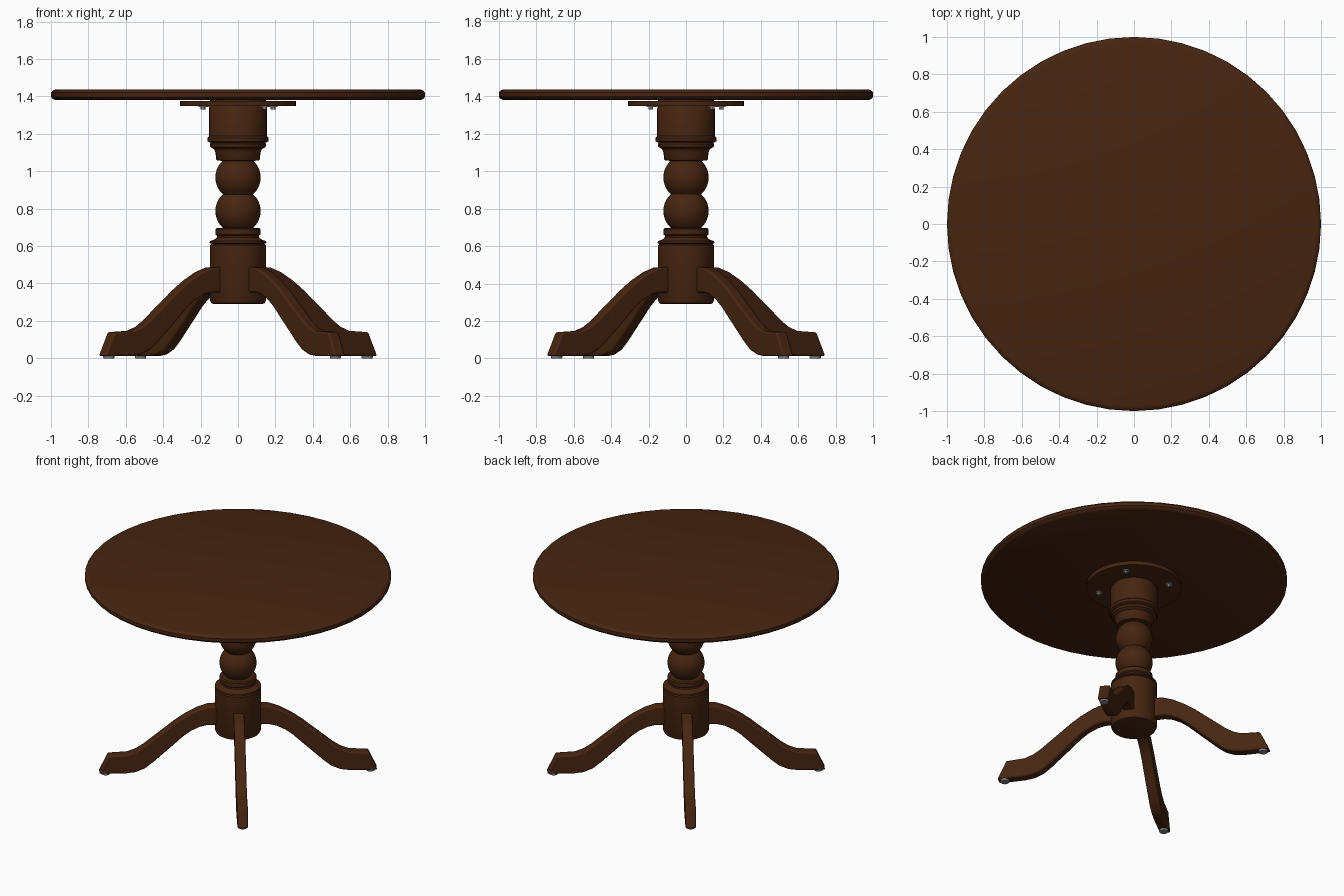
import bpy, bmesh, math

if "Cube" in bpy.data.objects:
    bpy.data.objects.remove(bpy.data.objects["Cube"])

LEG_ANGLES = [math.radians(37 + 90 * i) for i in range(4)]


def material(name, rgb):
    m = bpy.data.materials.new(name)
    m.diffuse_color = (*rgb, 1)
    m.use_nodes = True
    m.node_tree.nodes["Principled BSDF"].inputs["Base Color"].default_value = m.diffuse_color
    return m


wood = material("dark wood", (0.062, 0.0185, 0.0055))
metal = material("grey metal", (0.25, 0.25, 0.25))


def finish(bm, name, mat, angle=35):
    bmesh.ops.recalc_face_normals(bm, faces=bm.faces)
    me = bpy.data.meshes.new(name)
    bm.to_mesh(me)
    bm.free()
    me.materials.append(mat)
    me.shade_smooth()
    me.set_sharp_from_angle(angle=math.radians(angle))
    ob = bpy.data.objects.new(name, me)
    bpy.context.collection.objects.link(ob)
    return ob


def lathe(name, profile, sides, mat, loc=(0, 0, 0)):
    """Turn a (radius, height) profile round z and cap both ends."""
    bm = bmesh.new()
    rings = []
    for r, z in profile:
        rings.append([bm.verts.new((r * math.cos(2 * math.pi * i / sides),
                                    r * math.sin(2 * math.pi * i / sides), z))
                      for i in range(sides)])
    for a, b in zip(rings, rings[1:]):
        for i in range(sides):
            j = (i + 1) % sides
            bm.faces.new((a[i], a[j], b[j], b[i]))
    bm.faces.new(rings[0][::-1])
    bm.faces.new(rings[-1])
    ob = finish(bm, name, mat)
    ob.location = loc
    return ob


def ball(z0, z1, r):
    """Profile of a truncated ball between two heights."""
    mid, half = (z0 + z1) / 2, (z1 - z0) / 2
    return [(math.sqrt(r * r - (half * t / 6) ** 2), mid + half * t / 6)
            for t in range(-6, 7)]


# Round top with eased edge
lathe("table_top", [(0.975, 1.38), (0.99, 1.386), (1.0, 1.398), (1.0, 1.42),
                    (0.99, 1.432), (0.975, 1.437)], 48, wood)

# Mounting plate under the top
lathe("mounting_plate", [(0.31, 1.349), (0.31, 1.376)], 48, wood)
lathe("plate_spacer", [(0.15, 1.37), (0.15, 1.385)], 32, wood)

# Turned column: base drum, collars, two balls, upper drum
column = [(0.13, 0.29), (0.143, 0.295), (0.15, 0.31), (0.15, 0.605),
          (0.142, 0.612), (0.152, 0.616), (0.15, 0.626), (0.128, 0.634),
          (0.114, 0.645), (0.112, 0.655), (0.121, 0.662), (0.121, 0.69),
          (0.114, 0.697)]
column += ball(0.698, 0.877, 0.121)
column += ball(0.879, 1.055, 0.121)
column += [(0.112, 1.058), (0.117, 1.065), (0.12, 1.1), (0.128, 1.118),
           (0.148, 1.13), (0.15, 1.145), (0.146, 1.152), (0.163, 1.16),
           (0.163, 1.178), (0.154, 1.188), (0.154, 1.335), (0.145, 1.35)]
lathe("column", column, 40, wood)

# Curved legs: matching top and bottom outline points (radius, height)
LEG_TOP = [(0.12, 0.49), (0.20, 0.485), (0.27, 0.46), (0.35, 0.415),
           (0.42, 0.365), (0.49, 0.307), (0.56, 0.25), (0.62, 0.20),
           (0.67, 0.168), (0.725, 0.147), (0.79, 0.143), (0.85, 0.14)]
LEG_BOTTOM = [(0.12, 0.35), (0.20, 0.352), (0.25, 0.34), (0.31, 0.31),
              (0.36, 0.272), (0.42, 0.215), (0.49, 0.15), (0.56, 0.085),
              (0.61, 0.045), (0.67, 0.02), (0.73, 0.012), (0.91, 0.012)]


def leg(name, angle):
    bm = bmesh.new()
    w = 0.035
    rows = [[bm.verts.new((x, y, z)) for (x, z), y in
             ((t, -w), (t, w), (b, w), (b, -w))]
            for t, b in zip(LEG_TOP, LEG_BOTTOM)]
    for a, b in zip(rows, rows[1:]):
        for i in range(4):
            j = (i + 1) % 4
            bm.faces.new((a[i], a[j], b[j], b[i]))
    bm.faces.new(rows[0][::-1])
    bm.faces.new(rows[-1])
    ob = finish(bm, name, wood)
    ob.rotation_euler.z = angle
    bev = ob.modifiers.new("rounded edges", 'BEVEL')
    bev.width = 0.01
    bev.segments = 2
    bev.limit_method = 'ANGLE'
    bev.angle_limit = math.radians(40)


for n, a in enumerate(LEG_ANGLES, 1):
    c, s = math.cos(a), math.sin(a)
    leg(f"leg_{n}", a)
    # Foot glide
    lathe(f"foot_glide_{n}", [(0.028, 0), (0.03, 0.004), (0.03, 0.014)], 16,
          metal, (0.865 * c, 0.865 * s, 0))
    # Plate bolt: washer and hex head
    pos = (0.235 * c, 0.235 * s, 0)
    lathe(f"bolt_washer_{n}", [(0.024, 1.343), (0.024, 1.35)], 16, metal, pos)
    lathe(f"bolt_head_{n}", [(0.014, 1.33), (0.014, 1.344)], 6, metal, pos)
